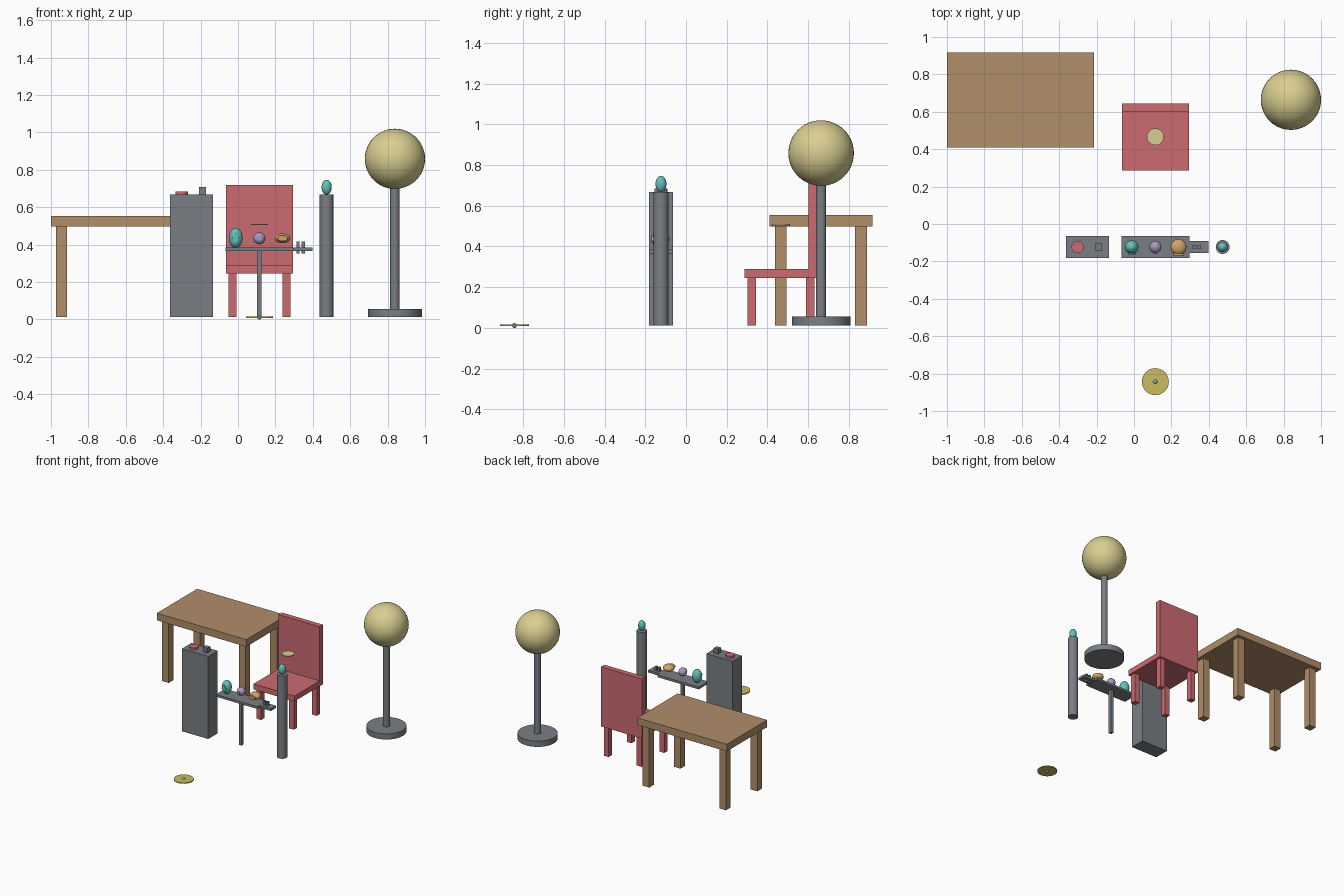
import bpy
from math import radians

cube = bpy.data.objects.get("Cube")
if cube:
    bpy.data.objects.remove(cube, do_unlink=True)


def material(name, rgb):
    """Flat colour given as 0-255 display values, stored as linear."""
    linear = [(c / 255 / 12.92) if c < 11 else ((c / 255 + 0.055) / 1.055) ** 2.4 for c in rgb]
    mat = bpy.data.materials.new(name)
    mat.use_nodes = True
    mat.diffuse_color = (*linear, 1)
    bsdf = next(n for n in mat.node_tree.nodes if n.type == 'BSDF_PRINCIPLED')
    bsdf.inputs["Base Color"].default_value = (*linear, 1)
    return mat


WOOD = material("wood brown", (176, 142, 106))
RED = material("soft red", (204, 107, 113))
GREY = material("steel grey", (122, 127, 132))
CREAM = material("lamp cream", (218, 206, 145))
YELLOW = material("disc yellow", (203, 188, 98))
TEAL = material("teal", (98, 195, 185))
MAUVE = material("mauve", (168, 152, 190))
AMBER = material("amber", (208, 164, 104))


def finish(name, mat, smooth=False):
    obj = bpy.context.object
    obj.name = name
    obj.data.materials.append(mat)
    if smooth:
        bpy.ops.object.shade_smooth_by_angle(angle=radians(40))
    return obj


def box(name, mat, x, y, z):
    """Box spanning the given (low, high) ranges."""
    spans = (x, y, z)
    bpy.ops.mesh.primitive_cube_add(size=1, location=[(a + b) / 2 for a, b in spans])
    bpy.context.object.scale = [b - a for a, b in spans]
    bpy.ops.object.transform_apply(location=False, rotation=False, scale=True)
    return finish(name, mat)


def post(name, mat, x, y, z, radius, sides=48):
    """Upright cylinder spanning the z range."""
    bpy.ops.mesh.primitive_cylinder_add(vertices=sides, radius=radius, depth=z[1] - z[0],
                                        location=(x, y, (z[0] + z[1]) / 2))
    return finish(name, mat, True)


def ball(name, mat, centre, radii):
    bpy.ops.mesh.primitive_uv_sphere_add(segments=40, ring_count=24, radius=1, location=centre)
    bpy.context.object.scale = radii
    bpy.ops.object.transform_apply(location=False, rotation=False, scale=True)
    return finish(name, mat, True)


def stud(name, mat, x, z, y, rx, rz, sides):
    """Short front-facing stud set into an ornament."""
    bpy.ops.mesh.primitive_cylinder_add(vertices=sides, radius=1, depth=1,
                                        location=(x, (y[0] + y[1]) / 2, z),
                                        rotation=(radians(90), 0, 0))
    bpy.context.object.scale = (rx, rz, y[1] - y[0])
    bpy.ops.object.transform_apply(location=False, rotation=True, scale=True)
    return finish(name, mat, sides > 8)


def legs(name, mat, cx, cy, dx, dy, half, top):
    """Four square legs mirrored about a centre."""
    for fb, sy in (("front", -1), ("back", 1)):
        for lr, sx in (("right", -1), ("left", 1)):
            x, y = cx + sx * dx, cy + sy * dy
            box(f"{name}_{fb}_{lr}_leg", mat, (x - half, x + half), (y - half, y + half), (FLOOR, top))


FLOOR = 0.012
ROW = -0.123      # shared depth of the middle row

# Table
box("table_top", WOOD, (-1, -0.214), (0.41, 0.916), (0.497, 0.554))
legs("table", WOOD, -0.607, 0.663, 0.337, 0.197, 0.029, 0.497)

# Chair with a thin disc floating above the seat
box("chair_seat", RED, (-0.065, 0.295), (0.287, 0.645), (0.246, 0.289))
box("chair_back", RED, (-0.065, 0.295), (0.602, 0.645), (0.289, 0.719))
legs("chair", RED, 0.115, 0.466, 0.144, 0.144, 0.021, 0.246)
post("seat_disc", CREAM, 0.114, 0.466, (0.504, 0.511), 0.045)

# Floor lamp
post("lamp_base", GREY, 0.839, 0.664, (FLOOR, 0.057), 0.144)
post("lamp_pole", GREY, 0.839, 0.664, (0.057, 0.72), 0.025)
ball("lamp_globe", CREAM, (0.839, 0.664, 0.859), (0.161, 0.161, 0.161))

# Cabinet with a round button and a small block
box("cabinet", GREY, (-0.364, -0.134), (ROW - 0.059, ROW + 0.059), (FLOOR, 0.668))
post("cabinet_button", RED, -0.301, ROW, (0.668, 0.684), 0.033)
box("cabinet_block", GREY, (-0.209, -0.171), (ROW - 0.019, ROW + 0.019), (0.668, 0.707))

# Display shelf on a single leg
box("shelf", GREY, (-0.067, 0.297), (ROW - 0.059, ROW + 0.059), (0.366, 0.384))
box("shelf_leg", GREY, (0.102, 0.126), (ROW - 0.012, ROW + 0.012), (FLOOR, 0.366))

# Ornaments on the shelf
ball("teal_egg", TEAL, (-0.012, ROW, 0.436), (0.036, 0.036, 0.053))
stud("teal_egg_diamond", TEAL, -0.012, 0.436, (ROW - 0.039, ROW - 0.02), 0.021, 0.029, 4)
ball("mauve_ball", MAUVE, (0.114, ROW, 0.434), (0.032, 0.032, 0.032))
stud("mauve_ball_stud", MAUVE, 0.114, 0.434, (ROW - 0.036, ROW - 0.02), 0.012, 0.012, 24)
ball("amber_ball", AMBER, (0.238, ROW, 0.434), (0.042, 0.042, 0.026))
stud("amber_ball_stud", AMBER, 0.238, 0.434, (ROW - 0.046, ROW - 0.02), 0.027, 0.015, 32)

# Side tray with two pegs
box("tray", GREY, (0.297, 0.397), (ROW - 0.032, ROW + 0.032), (0.366, 0.384))
for side, x in (("right", 0.321), ("left", 0.348)):
    box(f"tray_{side}_peg", GREY, (x - 0.009, x + 0.009), (ROW - 0.01, ROW + 0.01), (0.353, 0.416))

# Pillar with an egg on top
post("pillar", GREY, 0.474, ROW, (FLOOR, 0.668), 0.037)
ball("pillar_egg", TEAL, (0.474, ROW, 0.707), (0.027, 0.027, 0.04))

# Floor disc with a bead in the middle
post("floor_disc", YELLOW, 0.114, -0.843, (0.009, 0.016), 0.072)
ball("floor_bead", TEAL, (0.114, -0.843, 0.012), (0.012, 0.012, 0.012))
